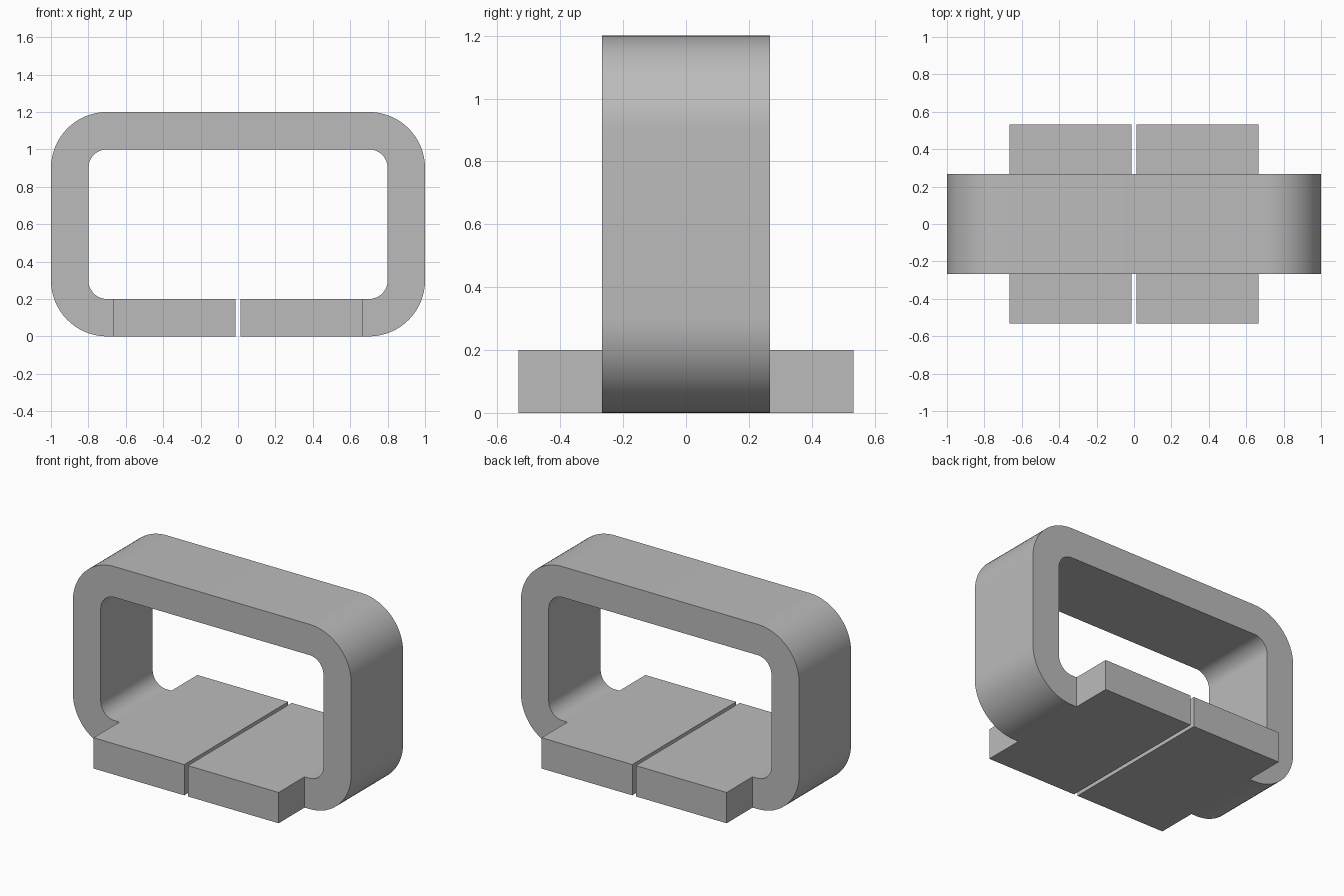
import bpy, bmesh, math

if "Cube" in bpy.data.objects:
    bpy.data.objects.remove(bpy.data.objects["Cube"], do_unlink=True)

HALF_GAP = 0.013      # half of the slit in the base
TAB_X = 0.665         # outer end of the base tabs
BAND_Y = 0.2665       # half depth of the band
TAB_Y = 0.533         # half depth of the tabs
THICK = 0.2
INNER_R, OUTER_R = 0.1, 0.3
CX, CZ_LOW, CZ_HIGH = 0.7, 0.3, 0.9   # corner centres
STEPS = 16

grey = bpy.data.materials.new("plain grey")
grey.diffuse_color = (0.5, 0.5, 0.5, 1)
grey.use_nodes = True
grey.node_tree.nodes["Principled BSDF"].inputs["Base Color"].default_value = (0.5, 0.5, 0.5, 1)


def corner(cx, cz, start):
    """Pairs of outer and inner points around one rounded corner."""
    pairs = []
    for i in range(STEPS + 1):
        a = math.radians(start + 90 * i / STEPS)
        c, s = math.cos(a), math.sin(a)
        pairs.append(((cx + OUTER_R * c, cz + OUTER_R * s),
                      (cx + INNER_R * c, cz + INNER_R * s)))
    return pairs


# Stations along the open loop, from one side of the slit round to the other
stations = [((x, 0), (x, THICK)) for x in (HALF_GAP, TAB_X)]
stations += corner(CX, CZ_LOW, -90) + corner(CX, CZ_HIGH, 0)
stations += corner(-CX, CZ_HIGH, 90) + corner(-CX, CZ_LOW, 180)
stations += [((x, 0), (x, THICK)) for x in (-TAB_X, -HALF_GAP)]

# Band: a rectangular section carried along the stations
bm = bmesh.new()
rings = []
for (ox, oz), (ix, iz) in stations:
    section = [(ox, -BAND_Y, oz), (ox, BAND_Y, oz), (ix, BAND_Y, iz), (ix, -BAND_Y, iz)]
    rings.append([bm.verts.new(p) for p in section])
bm.faces.new(rings[0])
bm.faces.new(rings[-1])
tab_faces = []
last = len(rings) - 2
for i in range(len(rings) - 1):
    a, b = rings[i], rings[i + 1]
    for k in range(4):
        n = (k + 1) % 4
        face = bm.faces.new((a[k], a[n], b[n], b[k]))
        if k in (1, 3) and i in (0, last):
            tab_faces.append((face, 1 if k == 1 else -1))

# Base tabs: pulled out of the band's front and back faces beside the slit
for face, side in tab_faces:
    new = bmesh.ops.extrude_discrete_faces(bm, faces=[face])["faces"][0]
    for v in new.verts:
        v.co.y = side * TAB_Y

bmesh.ops.recalc_face_normals(bm, faces=bm.faces)
bmesh.ops.dissolve_limit(bm, angle_limit=math.radians(0.5),
                         verts=bm.verts, edges=bm.edges)

mesh = bpy.data.meshes.new("split_loop_bracket")
bm.to_mesh(mesh)
bm.free()
mesh.materials.append(grey)
bracket = bpy.data.objects.new("split_loop_bracket", mesh)
bpy.context.collection.objects.link(bracket)

# Smooth corners with sharp edges kept
bpy.ops.object.select_all(action='DESELECT')
bracket.select_set(True)
bpy.context.view_layer.objects.active = bracket
bpy.ops.object.shade_smooth_by_angle(angle=math.radians(30))
